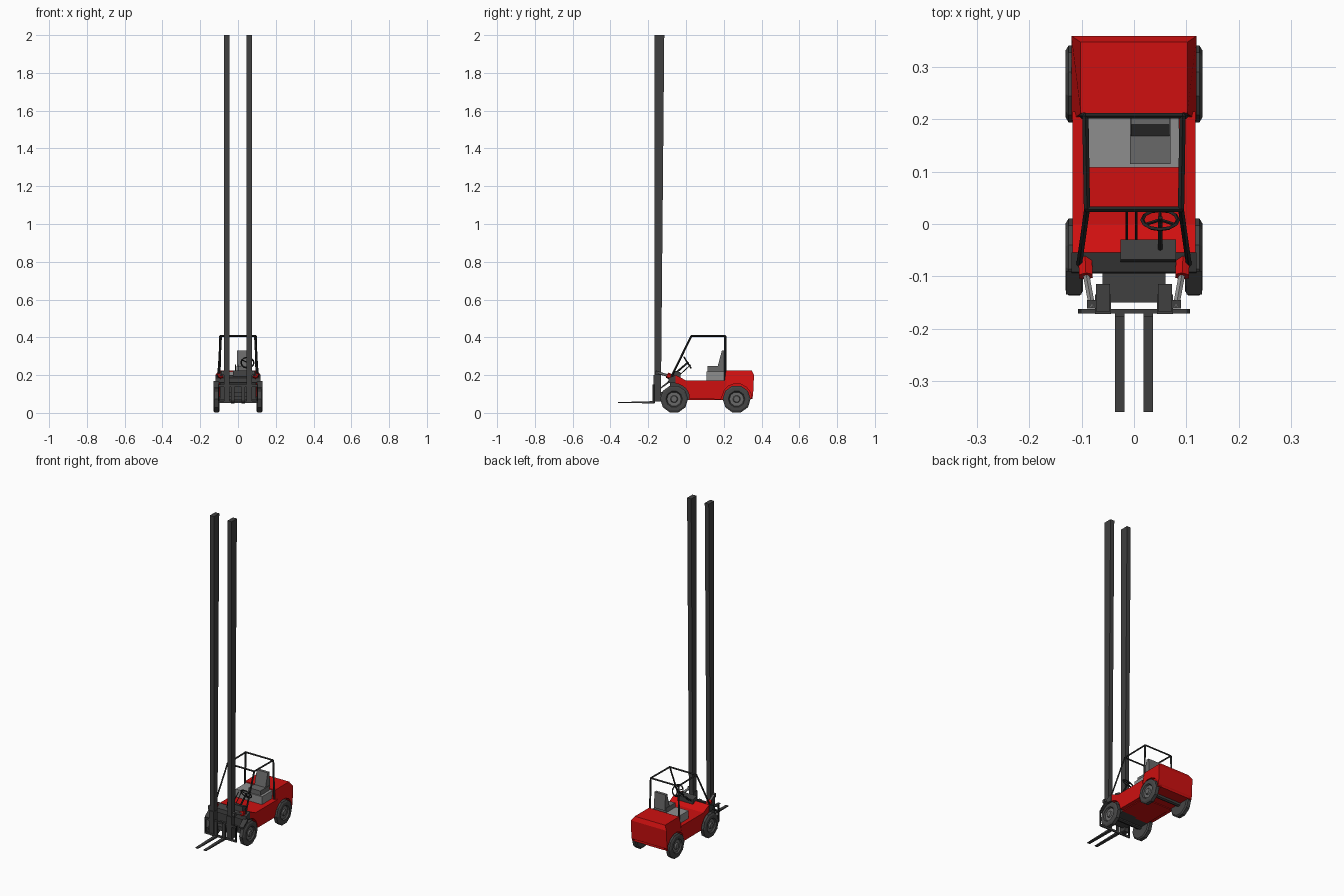
import bpy
import bmesh
import math
from mathutils import Vector

old = bpy.data.objects.get("Cube")
if old:
    bpy.data.objects.remove(old, do_unlink=True)


def material(name, r, g, b):
    m = bpy.data.materials.new(name)
    m.use_nodes = True
    m.diffuse_color = (r, g, b, 1)
    m.node_tree.nodes["Principled BSDF"].inputs["Base Color"].default_value = (r, g, b, 1)
    return m


RED = material("red paint", 0.62, 0.005, 0.005)
STEEL = material("dark steel", 0.05, 0.05, 0.05)
BLACK = material("black bar", 0.017, 0.018, 0.018)
TIRE = material("tire rubber", 0.06, 0.06, 0.06)
GREY = material("light grey", 0.27, 0.27, 0.27)
SEAT = material("seat grey", 0.14, 0.14, 0.14)


def finish(name, bm, mat):
    bmesh.ops.recalc_face_normals(bm, faces=bm.faces)
    mesh = bpy.data.meshes.new(name)
    bm.to_mesh(mesh)
    bm.free()
    mesh.materials.append(mat)
    ob = bpy.data.objects.new(name, mesh)
    bpy.context.collection.objects.link(ob)
    return ob


def box(name, x, y, z, mat):
    """Box from (min, max) ranges."""
    bm = bmesh.new()
    bmesh.ops.create_cube(bm, size=1)
    for v in bm.verts:
        v.co = [r[0] if c < 0 else r[1] for c, r in zip(v.co, (x, y, z))]
    return finish(name, bm, mat)


def extrude_profile(name, points, x, mat):
    """Side profile of (y, z) points extruded across an x range."""
    bm = bmesh.new()
    face = bm.faces.new([bm.verts.new((x[0], y, z)) for y, z in points])
    new = bmesh.ops.extrude_face_region(bm, geom=[face])["geom"]
    for v in new:
        if isinstance(v, bmesh.types.BMVert):
            v.co.x = x[1]
    return finish(name, bm, mat)


def bar(name, a, b, radius, mat, sides=4):
    a, b = Vector(a), Vector(b)
    bm = bmesh.new()
    bmesh.ops.create_cone(bm, cap_ends=True, segments=sides, radius1=radius,
                          radius2=radius, depth=(b - a).length)
    turn = (b - a).to_track_quat("Z", "Y")
    for v in bm.verts:
        v.co = turn @ v.co + (a + b) / 2
    return finish(name, bm, mat)


def arch(cy, cz, radius, start, end, steps=6):
    angles = [math.radians(start + (end - start) * i / steps) for i in range(steps + 1)]
    return [(cy + radius * math.cos(t), cz + radius * math.sin(t)) for t in angles]


FRONT_Y, REAR_Y, AXLE_Z, WHEEL_R = -0.063, 0.268, 0.073, 0.074

# Chassis with open front wheel arch
extrude_profile("chassis", [(-0.055, 0.2), (0, 0.172), (0.215, 0.172), (0.215, 0.15),
                            (0.185, 0.072)]
                + arch(FRONT_Y, AXLE_Z, 0.083, 0, 85), (-0.118, 0.118), RED)
box("front_bulkhead", (-0.095, 0.095), (-0.085, 0.015), (0.068, 0.16), STEEL)
box("underbody", (-0.095, 0.095), (0.0, 0.2), (0.068, 0.16), RED)

# Counterweight with bevelled upper rim and rear wheel arch
weight = extrude_profile("counterweight", [(0.212, 0.225), (0.348, 0.225), (0.36, 0.2),
                                           (0.355, 0.09), (0.345, 0.073)]
                         + arch(REAR_Y, AXLE_Z, 0.082, 0, 150), (-0.12, 0.12), RED)
for v in weight.data.vertices:
    if v.co.z > 0.22:
        v.co.x *= 0.85
box("counterweight_core", (-0.097, 0.097), (0.19, 0.352), (0.073, 0.17), RED)

# Dark front cowl and instrument box
extrude_profile("front_cowl", [(-0.055, 0.2), (-0.092, 0.185), (-0.095, 0.16), (-0.055, 0.157)],
                (-0.12, 0.12), STEEL)
for s in (-1, 1):
    extrude_profile("front_mudguard", [(-0.09, 0.17), (-0.135, 0.135), (-0.135, 0.127), (-0.09, 0.158)],
                    sorted((s * 0.1, s * 0.13)), STEEL)
extrude_profile("dashboard", [(-0.075, 0.18), (-0.068, 0.225), (-0.03, 0.215), (-0.03, 0.18)],
                (-0.026, 0.08), STEEL)

# Seat and its platform
box("seat_platform", (-0.092, 0.086), (0.108, 0.212), (0.17, 0.22), GREY)
box("seat_cushion", (-0.008, 0.07), (0.115, 0.205), (0.22, 0.248), SEAT)
extrude_profile("seat_back", [(0.168, 0.248), (0.19, 0.33), (0.207, 0.33), (0.212, 0.235)],
                (-0.006, 0.068), SEAT)

# Wheels with recessed rim and hub
for label, cy in (("front", FRONT_Y), ("rear", REAR_Y)):
    bar(label + "_axle", (-0.11, cy, AXLE_Z), (0.11, cy, AXLE_Z), 0.015, STEEL, 8)
    for s in (-1, 1):
        side = "left" if s > 0 else "right"
        bm = bmesh.new()
        rings = []
        for x, r in ((0.098, 0.03), (0.098, 0.066), (0.104, WHEEL_R), (0.125, WHEEL_R), (0.131, 0.064),
                     (0.131, 0.044), (0.122, 0.038), (0.122, 0.02), (0.13, 0.016)):
            rings.append([bm.verts.new((s * x, cy + r * math.cos(math.tau * i / 10),
                                        AXLE_Z + r * math.sin(math.tau * i / 10))) for i in range(10)])
        for a, b in zip(rings, rings[1:]):
            for i in range(10):
                bm.faces.new((a[i], a[i - 1], b[i - 1], b[i]))
        bm.faces.new(rings[0])
        bm.faces.new(rings[-1])
        wheel = finish(f"{side}_{label}_wheel", bm, TIRE)
        wheel.data.materials.append(SEAT)
        for f in wheel.data.polygons:
            c = f.center
            f.material_index = int(math.hypot(c.y - cy, c.z - AXLE_Z) < 0.036 and abs(c.x) > 0.11)

# Mast rails, slightly deeper at the top
for s in (-1, 1):
    side = "left" if s > 0 else "right"
    extrude_profile(side + "_mast_rail", [(-0.167, 0.06), (-0.133, 0.06), (-0.115, 2), (-0.167, 2)],
                    sorted((s * 0.046, s * 0.073)), STEEL)
    box(side + "_mast_bracket", sorted((s * 0.044, s * 0.075)), (-0.172, -0.135), (0.066, 0.2), STEEL)
    # Forks
    extrude_profile(side + "_fork", [(-0.36, 0.053), (-0.36, 0.057), (-0.178, 0.062), (-0.178, 0.15),
                                     (-0.168, 0.15), (-0.168, 0.05)],
                    sorted((s * 0.018, s * 0.036)), STEEL)
    # Tilt cylinders
    bar(side + "_tilt_cylinder", (s * 0.094, -0.055, 0.178), (s * 0.092, -0.1, 0.2), 0.015, RED, 6)
    bar(side + "_tilt_rod", (s * 0.092, -0.095, 0.197), (s * 0.08, -0.16, 0.217), 0.007, GREY, 6)
    box(side + "_tilt_bracket", sorted((s * 0.07, s * 0.09)), (-0.162, -0.145), (0.2, 0.222), STEEL)
    box(side + "_carriage_post", sorted((s * 0.1, s * 0.107)), (-0.171, -0.163), (0.055, 0.15), BLACK)

# Carriage cross bars and mast cross members
for z in (0.052, 0.138):
    box("carriage_bar", (-0.107, 0.107), (-0.171, -0.163), (z, z + 0.012), STEEL)
box("mast_link", (-0.06, 0.06), (-0.15, -0.08), (0.085, 0.11), STEEL)

# Overhead guard
for s in (-1, 1):
    top_front, top_rear = (s * 0.09, 0.028, 0.407), (s * 0.093, 0.207, 0.407)
    bar("guard_front_post", (s * 0.105, -0.078, 0.19), top_front, 0.0055, BLACK)
    bar("guard_rear_post", (s * 0.1, 0.207, 0.17), top_rear, 0.0065, BLACK)
    bar("guard_side_rail", top_front, top_rear, 0.006, BLACK)
for y in (0.028, 0.207):
    bar("guard_cross_rail", (-0.093, y, 0.407), (0.093, y, 0.407), 0.0055, BLACK)

# Steering wheel, column and levers
hub = Vector((0.05, 0.008, 0.266))
axis = Vector((0, 0.84, 0.54))
bpy.ops.mesh.primitive_torus_add(major_segments=12, minor_segments=4, major_radius=0.034,
                                 minor_radius=0.004, location=hub,
                                 rotation=axis.to_track_quat("Z", "Y").to_euler())
ring = bpy.context.object
ring.name = "steering_wheel"
ring.data.materials.append(BLACK)
up = axis.cross(Vector((1, 0, 0)))
for t in (90, 210, 330):
    a = math.radians(t)
    bar("steering_spoke", hub, hub + 0.033 * (math.cos(a) * Vector((1, 0, 0)) + math.sin(a) * up), 0.003, BLACK)
bar("steering_column", hub + axis * 0.005, (0.05, -0.05, 0.215), 0.005, BLACK, 6)
for x in (-0.014, 0.004):
    bar("control_lever", (x, -0.035, 0.2), (x, 0.025, 0.255), 0.0025, BLACK)
